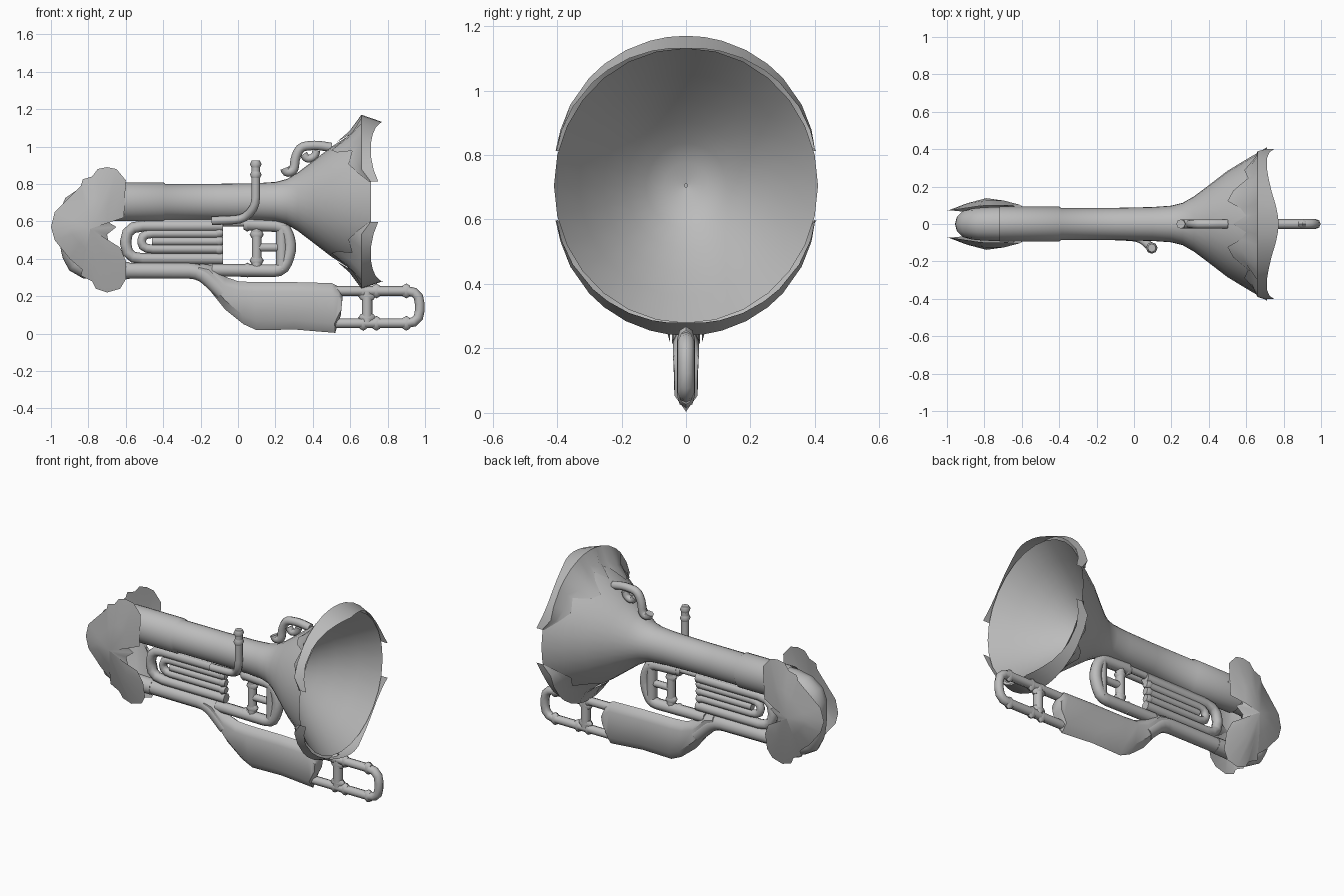
import bpy, bmesh, math
from mathutils import Vector

if "Cube" in bpy.data.objects:
    bpy.data.objects.remove(bpy.data.objects["Cube"])

metal = bpy.data.materials.new("grey metal")
metal.use_nodes = True
GREY = (0.5, 0.5, 0.5, 1)
metal.diffuse_color = GREY
metal.node_tree.nodes["Principled BSDF"].inputs["Base Color"].default_value = GREY
AXIS_Z = 0.705


def finish(name, bm, angle=50):
    bmesh.ops.recalc_face_normals(bm, faces=bm.faces)
    mesh = bpy.data.meshes.new(name)
    bm.to_mesh(mesh)
    bm.free()
    ob = bpy.data.objects.new(name, mesh)
    bpy.context.collection.objects.link(ob)
    mesh.materials.append(metal)
    bpy.ops.object.select_all(action='DESELECT')
    ob.select_set(True)
    bpy.context.view_layer.objects.active = ob
    bpy.ops.object.shade_smooth_by_angle(angle=math.radians(angle))
    return ob


def loft(name, rings, closed=True, caps=True, angle=50):
    """Skin a list of point rings."""
    bm = bmesh.new()
    rows = [[bm.verts.new(p) for p in ring] for ring in rings]
    n = len(rows[0])
    for a, b in zip(rows, rows[1:]):
        for i in range(n if closed else n - 1):
            j = (i + 1) % n
            bm.faces.new((a[i], a[j], b[j], b[i]))
    if caps:
        bm.faces.new(rows[0])
        bm.faces.new(rows[-1])
    return finish(name, bm, angle)


def rounded(points, cut):
    """Cut each corner of a path into a short arc."""
    out = [points[0]]
    for a, p, b in zip(points, points[1:], points[2:]):
        s = p + (a - p).normalized() * min(cut, (a - p).length * 0.45)
        e = p + (b - p).normalized() * min(cut, (b - p).length * 0.45)
        out += [s * (1 - t) ** 2 + p * 2 * t * (1 - t) + e * t * t for t in (0, 0.33, 0.67, 1)]
    return out + [points[-1]]


def tube(name, path, r, cut=0.06, sides=8, r_end=None):
    """Round pipe along (x, z) or (x, y, z) points."""
    pts = [Vector((p[0], 0, p[1])) if len(p) == 2 else Vector(p) for p in path]
    pts = rounded(pts, cut)
    rings = []
    for i, p in enumerate(pts):
        d = (pts[min(i + 1, len(pts) - 1)] - pts[max(i - 1, 0)]).normalized()
        u = Vector((0, 1, 0))
        u = (u - d * u.dot(d)).normalized()
        v = d.cross(u)
        rad = r + ((r_end or r) - r) * i / (len(pts) - 1)
        angs = [math.tau * k / sides for k in range(sides)]
        rings.append([p + (u * math.cos(a) + v * math.sin(a)) * rad for a in angs])
    return loft(name, rings)


def collar(name, x, z, r, along_x=True, y=0, half=0.02, flat=1):
    """Ridged ring around a pipe, optionally flattened front to back."""
    rings = []
    for t, k in ((-1, 0.7), (0, 1), (1, 0.7)):
        ring = []
        for i in range(8):
            c, s = (f(math.tau * i / 8) * r * k for f in (math.cos, math.sin))
            c *= flat
            ring.append((x + t * half, y + c, z + s) if along_x else (x + s, y + c, z + t * half))
        rings.append(ring)
    return loft(name, rings)


# Main pipe and flared bell: x, radius
BELL = [(-0.72, 0.104), (-0.4, 0.104), (-0.39, 0.096), (-0.1, 0.096), (0.1, 0.099), (0.2, 0.105),
        (0.26, 0.12), (0.32, 0.155), (0.4, 0.215), (0.5, 0.29), (0.6, 0.352), (0.71, 0.418)]
# Bowl that closes the mouth of the bell
BOWL = [(0.71, 0.418), (0.6, 0.338), (0.5, 0.262), (0.43, 0.195), (0.37, 0.13), (0.335, 0.07), (0.325, 0.005)]


def bell_radius(x):
    for (x0, r0), (x1, r1) in zip(BELL, BELL[1:]):
        if x <= x1:
            return r0 + (r1 - r0) * (x - x0) / (x1 - x0)
    return BELL[-1][1]


def revolve(name, profile, caps):
    loft(name,
         [[(x, (0.9 + 0.08 * min(1, max(0, x * 2))) * r * math.cos(math.tau * i / 28),
            AXIS_Z + (1 + 0.03 * max(0, x)) * r * math.sin(math.tau * i / 28)) for i in range(28)]
          for x, r in profile], caps=caps, angle=60)


revolve("bell_and_main_pipe", BELL, False)
revolve("bell_bowl", BOWL, False)

# Flared leaf plates over the upper and lower bell rim, by angle from the tip:
# angle, inner edge x, outer edge x
LEAF = [(75, 0.70, 0.75), (66, 0.64, 0.725), (55, 0.59, 0.71), (42, 0.61, 0.712), (34, 0.53, 0.72),
        (24, 0.50, 0.735), (14, 0.57, 0.757), (7, 0.60, 0.768), (0, 0.53, 0.775)]
for side, sign in (("upper", 1), ("lower", -1)):
    columns = []
    for a, xi, xo in LEAF + [(-a, xi, xo) for a, xi, xo in LEAF[-2::-1]]:
        t = abs(a) / 75
        peak_x = max(xi + 0.01, 0.66)
        mid_x = (xi + peak_x) / 2
        peak = 0.465 - 0.05 * t ** 2
        lift = 1 - t ** 2
        stations = [(xi, bell_radius(xi) + 0.012 * lift), (mid_x, bell_radius(mid_x) + 0.004 + 0.024 * lift),
                    (peak_x, peak), (xo, peak - 0.04 * (1 - t))]
        s, c = math.sin(math.radians(a)), math.cos(math.radians(a))
        columns.append([(x, r * s, AXIS_Z + sign * r * c) for x, r in stations])
    loft(side + "_bell_leaf", columns, closed=False, caps=False, angle=60)

# Rear return bend running into the lower pipe
tube("rear_bend", [(-0.6, AXIS_Z), (-0.87, AXIS_Z), (-0.89, 0.53), (-0.87, 0.337), (-0.58, 0.337)],
     0.095, cut=0.14, sides=12, r_end=0.046)
tube("lower_pipe", [(-0.62, 0.337), (-0.2, 0.335), (-0.08, 0.22)], 0.044, sides=10)

# Lobed cheek plates on both sides of the bend, leaning inward at the bottom
OUTLINE = [(-1, 0.57), (-0.98, 0.65), (-0.84, 0.79), (-0.83, 0.825), (-0.78, 0.84), (-0.75, 0.88),
           (-0.70, 0.89), (-0.65, 0.88), (-0.6, 0.82), (-0.61, 0.62), (-0.68, 0.62), (-0.70, 0.60),
           (-0.65, 0.57), (-0.70, 0.53), (-0.69, 0.48), (-0.63, 0.46), (-0.6, 0.39), (-0.6, 0.29),
           (-0.63, 0.24), (-0.70, 0.22), (-0.76, 0.24), (-0.78, 0.28), (-0.84, 0.31), (-0.83, 0.34),
           (-0.9, 0.40), (-0.98, 0.5)]
for side, sign in (("front", -1), ("back", 1)):
    bm = bmesh.new()
    hub = bm.verts.new((-0.79, sign * 0.138, 0.56))
    edge = []
    for x, z in OUTLINE:
        lean = 0.05 * min(1, max(0, (0.5 - z) / 0.25))
        edge.append(bm.verts.new((x, sign * (0.07 + 0.03 * min(1, (x + 1) / 0.2) - lean), z)))
    mid = [bm.verts.new(v.co.lerp(hub.co, 0.5) + Vector((0, sign * 0.006, 0))) for v in edge]
    for i in range(len(edge)):
        j = (i + 1) % len(edge)
        bm.faces.new((edge[i], edge[j], mid[j], mid[i]))
        bm.faces.new((mid[i], mid[j], hub))
    finish(side + "_cheek_plate", bm, 70)

# Flat slanted body below the lower pipe: top and bottom points
BODY = [(-0.2, 0.375, -0.235, 0.3), (-0.14, 0.365, -0.19, 0.28),
        (-0.07, 0.305, -0.07, 0.13), (0.0, 0.28, 0.03, 0.05), (0.08, 0.275, 0.1, 0.018),
        (0.3, 0.275, 0.3, 0.022), (0.5, 0.27, 0.52, 0.004), (0.54, 0.25, 0.53, 0.04), (0.56, 0.2, 0.55, 0.1)]
rings = []
for xt, zt, xb, zb in BODY:
    top, bot = Vector((xt, 0, zt)), Vector((xb, 0, zb))
    f = min(0.28, 0.05 / (zt - zb))
    rings.append([top.lerp(bot, k) + Vector((0, y, 0)) for k, y in
                  ((0, 0), (f * 0.4, 0.026), (f, 0.04), (1 - f, 0.036), (1, 0),
                   (1 - f, -0.036), (f, -0.04), (f * 0.4, -0.026))])
loft("lower_body", rings, angle=40)

# Long loop at the lower front end
tube("end_loop", [(0.5, 0.228), (0.972, 0.228), (0.972, 0.055), (0.5, 0.055)], 0.026, cut=0.07)
tube("end_loop_bar", [(0.69, 0.06), (0.69, 0.225)], 0.028)
for x in (0.67, 0.74, 0.9):
    for z in (0.055, 0.228):
        collar("end_loop_collar", x, z, 0.04, flat=0.7)
for z in (0.085, 0.2):
    collar("bar_collar", 0.69, z, 0.048, along_x=False, flat=0.6)

# Nested slide pipes under the main pipe
tube("outer_slide", [(-0.08, 0.575), (-0.6, 0.575), (-0.6, 0.4), (-0.08, 0.4)], 0.03, cut=0.09)
tube("inner_slide", [(-0.1, 0.535), (-0.515, 0.535), (-0.515, 0.452), (-0.1, 0.452)], 0.024, cut=0.06)
tube("slide_rod", [(-0.46, 0.493), (-0.09, 0.493)], 0.023)
for z in (0.4, 0.45, 0.495, 0.54):
    collar("slide_collar", -0.1, z, 0.03)
tube("stay_rod", [(-0.5, 0.592), (0.24, 0.592)], 0.02)

# Valve loop behind the bell throat
tube("valve_loop", [(-0.14, 0.34), (0.24, 0.335), (0.285, 0.46), (0.25, 0.575), (0.05, 0.585)],
     0.034, cut=0.05)
tube("valve_bar", [(0.1, 0.33), (0.1, 0.6)], 0.026)
tube("valve_bridge", [(0.1, 0.46), (0.28, 0.46)], 0.022)
tube("valve_inner_wall", [(0.235, 0.34), (0.235, 0.58)], 0.032)
for z in (0.39, 0.53):
    collar("valve_collar", 0.1, z, 0.038, along_x=False, flat=0.8)
for z in (0.34, 0.585):
    collar("valve_joint", 0.05, z, 0.04, flat=0.8)

# Upright mouth pipe on the front side
tube("upright_pipe", [(-0.14, -0.062, 0.603), (0.03, -0.07, 0.61), (0.095, -0.128, 0.68),
                      (0.095, -0.128, 0.92)], 0.023, cut=0.05)
collar("upright_cap", 0.095, 0.905, 0.031, along_x=False, y=-0.128)
collar("upright_ring", 0.095, 0.85, 0.031, along_x=False, y=-0.128)

# Curled hook on top of the bell
tube("hook", [(0.25, 0.885), (0.26, 0.86), (0.3, 0.87), (0.305, 0.94), (0.335, 1.0), (0.42, 1.008),
              (0.5, 0.995)], 0.025, cut=0.03)
tube("hook_curl", [(0.35, 0.96), (0.37, 0.93), (0.41, 0.945), (0.42, 0.98)], 0.021, cut=0.02)
